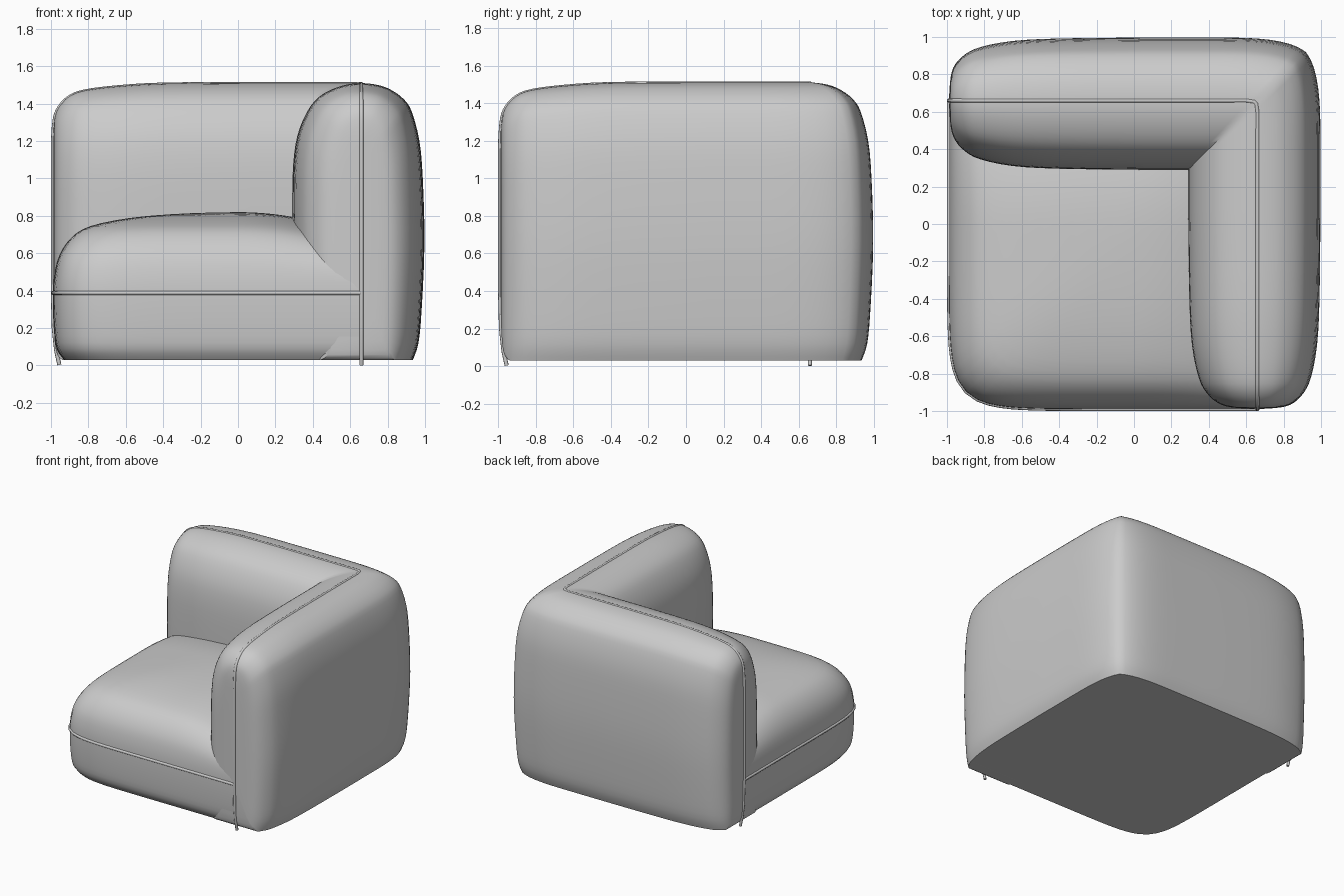
import bpy, bmesh

if "Cube" in bpy.data.objects:
    bpy.data.objects.remove(bpy.data.objects["Cube"])

C = 0.66          # centre line of back and arm
BOTTOM = 0.03


def spline(pts, k):
    """Smooth Catmull-Rom refinement of a short list of tuples."""
    p = [pts[0]] + list(pts) + [pts[-1]]
    out = []
    for a, b, c, d in zip(p, p[1:], p[2:], p[3:]):
        for s in range(k):
            t = s / k
            out.append(tuple(
                0.5 * (2 * q + (r - o) * t + (2 * o - 5 * q + 4 * r - u) * t * t
                       + (3 * q - o - 3 * r + u) * t ** 3)
                for o, q, r, u in zip(a, b, c, d)))
    return out + [tuple(pts[-1])]


def finish(bm, name, angle=0.7):
    bmesh.ops.remove_doubles(bm, verts=bm.verts, dist=0.0002)
    bmesh.ops.recalc_face_normals(bm, faces=bm.faces)
    me = bpy.data.meshes.new(name)
    bm.to_mesh(me)
    bm.free()
    ob = bpy.data.objects.new(name, me)
    bpy.context.collection.objects.link(ob)
    bpy.ops.object.select_all(action='DESELECT')
    ob.select_set(True)
    bpy.context.view_layer.objects.active = ob
    bpy.ops.object.shade_smooth_by_angle(angle=angle)
    return ob


def skin(bm, rings):
    """Bridge successive closed rings of points with quads."""
    vs = [[bm.verts.new(p) for p in r] for r in rings]
    n = len(vs[0])
    for a, b in zip(vs, vs[1:]):
        for j in range(n):
            k = (j + 1) % n
            bm.faces.new((a[j], a[k], b[k], b[j]))
    return vs


def piping(name, pts, r=0.011):
    cu = bpy.data.curves.new(name, 'CURVE')
    cu.dimensions = '3D'
    cu.bevel_depth = r
    cu.bevel_resolution = 2
    cu.use_fill_caps = True
    sp = cu.splines.new('POLY')
    sp.points.add(len(pts) - 1)
    for q, p in zip(sp.points, pts):
        q.co = (*p, 1)
    bpy.context.collection.objects.link(bpy.data.objects.new(name, cu))


# Back and arm: cushion section (offset, z), inner foot over the top to outer foot
section = spline([(-0.34, 0.03), (-0.365, 0.5), (-0.37, 0.92), (-0.36, 1.13),
                  (-0.33, 1.27), (-0.27, 1.39), (-0.2, 1.455), (-0.1, 1.497),
                  (0, 1.51), (0.1, 1.497), (0.17, 1.467), (0.23, 1.42),
                  (0.27, 1.355), (0.31, 1.2), (0.328, 1.0), (0.337, 0.65),
                  (0.322, 0.3), (0.305, 0.12), (0.275, 0.03)], 3)

# Rounded free end: (y, width scale, top, bottom)
ends = spline([(-0.99, 0, 1.2, 0.4), (-0.98, 0.38, 1.32, 0.13),
               (-0.955, 0.58, 1.385, 0.04), (-0.9, 0.74, 1.44, BOTTOM),
               (-0.82, 0.85, 1.47, BOTTOM), (-0.65, 0.945, 1.492, BOTTOM),
               (-0.4, 0.985, 1.507, BOTTOM), (0.05, 1, 1.51, BOTTOM)], 3)

rings = []
for y, w, top, bot in ends:
    rings.append([(C + d * max(w, 0), y,
                   bot + (z - BOTTOM) / 1.48 * (top - bot)) for d, z in section])
# Run on to the mitre, with the outer corner rounded off
for s in range(1, 15):
    t = s / 14
    k = 1 - 0.23 * max(0, (t - 0.4) / 0.6) ** 3
    ring = []
    for d, z in section:
        e = d * k if d > 0 else d
        ring.append((C + e, 0.05 + t * (C + e - 0.05), z))
    rings.append(ring)

bm = bmesh.new()
skin(bm, rings)
skin(bm, [[(y, x, z) for x, y, z in r] for r in rings])   # mirrored across the mitre
finish(bm, "back_and_arm")

# Seam piping up the arm, round the top and down the back's end
half = [(C, -0.955, 0.003), (C, -0.972, 0.08), (C, -0.985, 0.2), (C, -0.99, 0.4),
        (C, -0.99, 1.18)]
half += [(C, y, top - 0.005) for y, w, top, b in ends[1:]]
half += [(C, 0.6, 1.505), (C - 0.006, 0.642, 1.505)]
piping("back_and_arm_piping", half + [(y, x, z) for x, y, z in reversed(half)])


# Seat: rounded only on its two open sides, square where it meets back and arm
def plan(inset, z, n=12, steps=26):
    r = 1.65 - inset
    lim = 0.5 ** (1 / n)
    q = [(lim * i / steps, (1 - (lim * i / steps) ** n) ** (1 / n))
         for i in range(steps + 1)]
    q += [(b, a) for a, b in reversed(q[:-1])]
    pts = []
    for a, b in q + [(0, 0)]:
        x, y = C - a * r, C - b * r
        sag = min(max((z - 0.5) / 0.3, 0), 1) * 0.3
        pts.append((x, y, z - sag * (max(x, 0) ** 2 + max(y, 0) ** 2)))
    return pts


profile = spline([(0.06, 0.03), (0.02, 0.09), (0.005, 0.2), (0, 0.36), (0.007, 0.48),
                  (0.035, 0.59), (0.1, 0.685), (0.2, 0.745), (0.4, 0.787),
                  (0.65, 0.81), (0.95, 0.82), (1.3, 0.822), (1.6, 0.823)], 3)
bm = bmesh.new()
vs = skin(bm, [plan(i, z) for i, z in profile])
bm.faces.new(vs[0])
bm.faces.new(vs[-1])
finish(bm, "seat")

# Seam piping between seat cushion and base
piping("seat_piping", plan(0.001, 0.388)[:-1])
